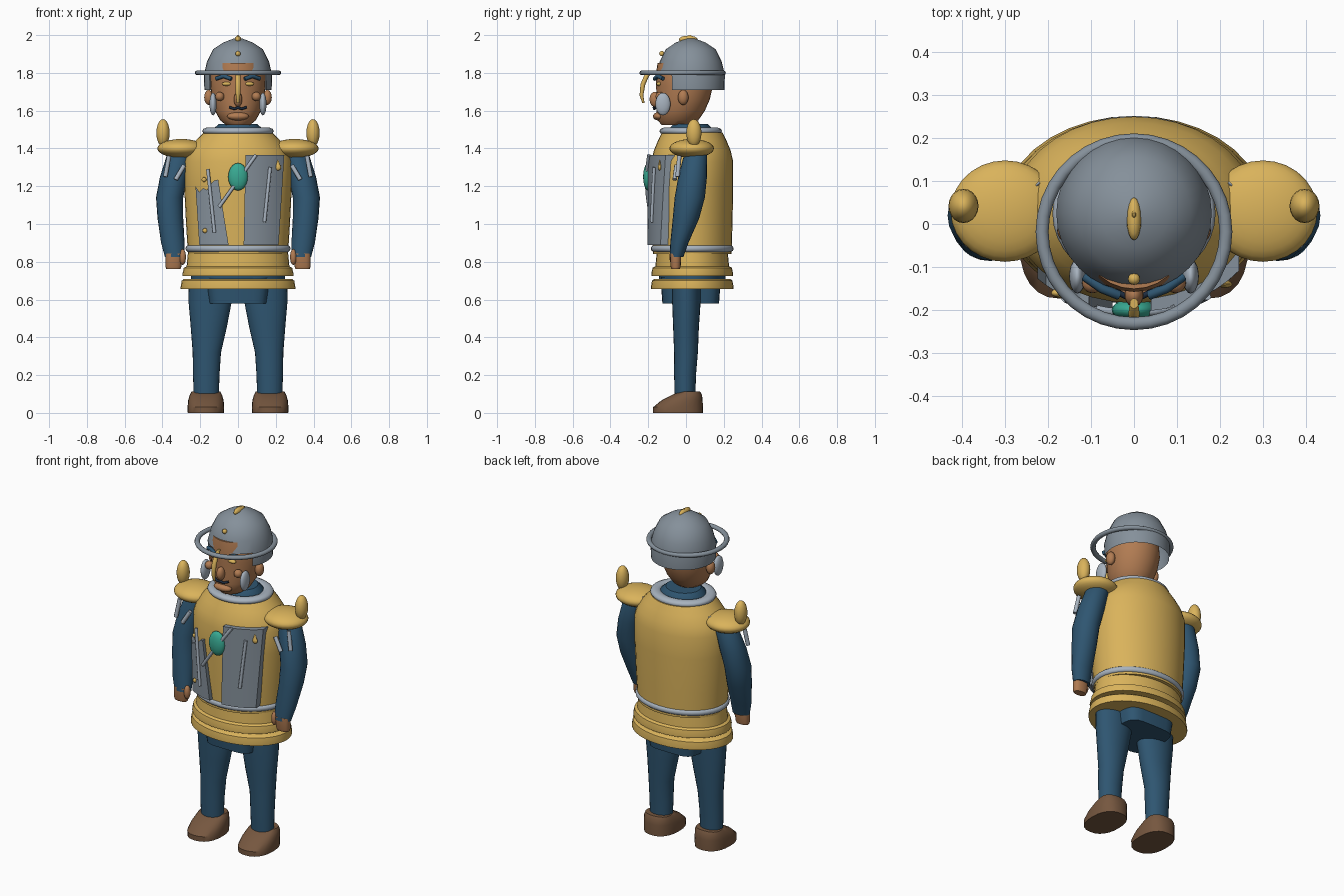
import bpy, bmesh
from math import cos, sin, pi, sqrt, radians
from mathutils import Vector

if "Cube" in bpy.data.objects:
    bpy.data.objects.remove(bpy.data.objects["Cube"])


def material(name, rgb):
    m = bpy.data.materials.new(name)
    m.use_nodes = True
    m.diffuse_color = (*rgb, 1)
    m.node_tree.nodes["Principled BSDF"].inputs["Base Color"].default_value = (*rgb, 1)
    return m


GOLD = material("gold", (.70, .45, .105))
BLUE = material("blue cloth", (.028, .092, .165))
STEEL = material("steel", (.235, .28, .325))
SILVER = material("silver", (.39, .45, .52))
SKIN = material("skin", (.44, .20, .085))
LEATHER = material("brown leather", (.18, .095, .05))
TEAL = material("teal gem", (.04, .40, .29))
DARK = material("dark hair", (.012, .025, .05))


def finish(name, bm, mat, angle=40):
    bmesh.ops.recalc_face_normals(bm, faces=bm.faces[:])
    mesh = bpy.data.meshes.new(name)
    bm.to_mesh(mesh)
    bm.free()
    mesh.materials.append(mat)
    ob = bpy.data.objects.new(name, mesh)
    bpy.context.collection.objects.link(ob)
    bpy.ops.object.select_all(action='DESELECT')
    ob.select_set(True)
    bpy.context.view_layer.objects.active = ob
    bpy.ops.object.shade_smooth_by_angle(angle=radians(angle))
    return ob


def loft(name, sections, mat, sides=28, power=1.0, cap=True, keep=None):
    """Skin rings given as (x, y, z, rx, ry); power below 1 squares them off."""
    bm = bmesh.new()
    rings = []
    for x, y, z, rx, ry in sections:
        ring = []
        for i in range(sides):
            c, s = cos(2 * pi * i / sides), sin(2 * pi * i / sides)
            c = abs(c) ** power * (1 if c > 0 else -1)
            s = abs(s) ** power * (1 if s > 0 else -1)
            ring.append(bm.verts.new((x + rx * c, y + ry * s, z)))
        rings.append(ring)
    for a, b in zip(rings, rings[1:]):
        for i in range(sides):
            j = (i + 1) % sides
            bm.faces.new((a[i], a[j], b[j], b[i]))
    if cap:
        bm.faces.new(rings[0])
    bm.faces.new(rings[-1])
    if keep:
        gone = [f for f in bm.faces if not keep(f.calc_center_median())]
        bmesh.ops.delete(bm, geom=gone, context='FACES')
    return finish(name, bm, mat)


def ellipsoid(name, centre, radii, mat, segs=20):
    bm = bmesh.new()
    bmesh.ops.create_uvsphere(bm, u_segments=segs, v_segments=segs // 2, radius=1)
    for v in bm.verts:
        v.co = Vector(c + r * k for c, r, k in zip(centre, radii, v.co))
    return finish(name, bm, mat, 60)


def hoop(name, centre, rx, ry, tube, height, mat):
    bm = bmesh.new()
    n, m = 36, 10
    grid = [[bm.verts.new((centre[0] + (rx + tube * cos(b)) * cos(a),
                           centre[1] + (ry + tube * cos(b)) * sin(a),
                           centre[2] + height * sin(b)))
             for b in (2 * pi * j / m for j in range(m))]
            for a in (2 * pi * i / n for i in range(n))]
    for i in range(n):
        for j in range(m):
            k, l = (i + 1) % n, (j + 1) % m
            bm.faces.new((grid[i][j], grid[k][j], grid[k][l], grid[i][l]))
    return finish(name, bm, mat, 60)


def rod(name, points, radius, mat):
    curve = bpy.data.curves.new(name, 'CURVE')
    curve.dimensions = '3D'
    curve.bevel_depth, curve.bevel_resolution = radius, 2
    curve.use_fill_caps = True
    line = curve.splines.new('POLY')
    line.points.add(len(points) - 1)
    for p, co in zip(line.points, points):
        p.co = (*co, 1)
    curve.materials.append(mat)
    ob = bpy.data.objects.new(name, curve)
    bpy.context.collection.objects.link(ob)
    return ob


def chest_y(x, offset=0.0):
    return .033 - (.217 + offset) * sqrt(max(0, 1 - (x / (.285 + offset)) ** 2))


def chest_plate(name, bottom, top, z0, tops, mat, thick=.03):
    """Curved plate over the chest; tops gives the height along its upper edge."""
    bm = bmesh.new()
    cols, rows = len(tops) - 1, 6
    layers = []
    for lift in (.02, .02 - thick):
        grid = []
        for i, z1 in enumerate(tops):
            u = i / cols
            column = []
            for j in range(rows + 1):
                t = j / rows
                x = (bottom[0] + (bottom[1] - bottom[0]) * u) * (1 - t) + (top[0] + (top[1] - top[0]) * u) * t
                column.append(bm.verts.new((x, chest_y(x, lift), z0 + (z1 - z0) * t)))
            grid.append(column)
        for i in range(cols):
            for j in range(rows):
                bm.faces.new((grid[i][j], grid[i + 1][j], grid[i + 1][j + 1], grid[i][j + 1]))
        layers.append([c[0] for c in grid] + grid[-1][1:] + [c[-1] for c in grid[-2::-1]] + grid[0][-2:0:-1])
    a, b = layers
    for i in range(len(a)):
        j = (i + 1) % len(a)
        bm.faces.new((a[i], a[j], b[j], b[i]))
    return finish(name, bm, mat, 30)


# Torso armour, belt and skirt bands
CY = .033
loft("torso", [(0, CY, z, rx, ry) for z, rx, ry in (
    (.84, .265, .208), (1.0, .275, .213), (1.2, .285, .217), (1.33, .285, .217),
    (1.39, .265, .203), (1.44, .225, .182), (1.485, .18, .16))], GOLD, 36)
hoop("belt", (0, CY, .87), .262, .203, .016, .018, SILVER)
loft("upper_skirt_band", [(0, CY, z, r, r - .077) for z, r in (
    (.725, .293), (.735, .294), (.768, .287), (.776, .272), (.86, .264))], GOLD, 36)
loft("lower_skirt_band", [(0, CY, z, r, r - .085) for z, r in (
    (.655, .303), (.665, .304), (.70, .298), (.71, .285))], GOLD, 36)
loft("tunic", [(0, CY, .66, .25, .17), (0, CY, .75, .25, .18)], BLUE)
loft("hip_cloth", [(0, .025, .58, .155, .15), (0, .025, .72, .175, .16)], BLUE, power=.45)

# Chest plates, rods, gem and studs
chest_plate("left_chest_plate", (.03, .215), (.04, .245), .89, (1.365,) * 9, STEEL)
chest_plate("right_chest_plate", (-.205, -.05), (-.225, -.105), .89,
            (1.20, 1.17, 1.19, 1.18, 1.21, 1.23, 1.235), STEEL)
for name, (xa, za), (xb, zb) in (("left_chest_rod", (.17, 1.30), (.14, 1.01)),
                                 ("right_chest_rod", (-.16, 1.29), (-.125, .955)),
                                 ("cross_rod", (.095, 1.365), (-.10, 1.09))):
    path = []
    for k in range(6):
        x = xa + (xb - xa) * k / 5
        path.append((x, chest_y(x, .024), za + (zb - za) * k / 5))
    rod(name, path, .0095, SILVER)
ellipsoid("chest_gem", (0, -.20, 1.25), (.052, .027, .073), TEAL)
for i, (x, z, r) in enumerate(((-.18, 1.235, .013), (-.175, .965, .013), (.212, 1.30, .017))):
    ellipsoid(f"chest_stud_{i}", (x, chest_y(x, .022), z), (r, .009, r), GOLD, 12)
loft("stud_tip", [(.212, chest_y(.212, .022), 1.305, .015, .009),
                  (.212, chest_y(.212, .022), 1.338, .002, .002)], GOLD, 10)

# Collar and neck
hoop("collar", (0, .025, 1.492), .158, .134, .032, .019, SILVER)
loft("neck_cloth", [(0, .025, 1.46, .14, .12), (0, .025, 1.505, .13, .115),
                    (0, .025, 1.53, .10, .09)], BLUE)

# Head
loft("head", [(0, y, z, rx, ry) for y, z, rx, ry in (
    (-.05, 1.525, .065, .08), (-.042, 1.55, .095, .108), (-.028, 1.60, .122, .128),
    (-.015, 1.66, .138, .141), (-.008, 1.73, .146, .15), (-.012, 1.80, .144, .146),
    (-.02, 1.852, .125, .131))], SKIN)
ellipsoid("lower_lip", (0, -.145, 1.57), (.058, .03, .022), SKIN)
ellipsoid("nose", (0, -.165, 1.66), (.022, .028, .04), SKIN)
rod("moustache", [(-.045, -.156, 1.618), (-.02, -.168, 1.61), (0, -.17, 1.616),
                  (.02, -.168, 1.61), (.045, -.156, 1.618)], .007, DARK)
for side, s in (("left", 1), ("right", -1)):
    ellipsoid(side + "_ear", (s * .155, -.015, 1.67), (.024, .028, .04), SKIN)
    ellipsoid(side + "_cheek", (s * .097, -.137, 1.675), (.024, .024, .024), SKIN)
    ellipsoid(side + "_cheek_guard", (s * .132, -.122, 1.635), (.019, .04, .06), SILVER)
    ellipsoid(side + "_eye", (s * .06, -.143, 1.742), (.026, .014, .011), GOLD, 14)
    rod(side + "_brow", [(s * .035, -.166, 1.768), (s * .075, -.15, 1.783),
                         (s * .115, -.122, 1.77)], .011, BLUE)

# Helmet, open in front of the face
loft("helmet", [(0, .025, z, r, r) for z, r in (
    (1.71, .178), (1.79, .181), (1.86, .164), (1.925, .132), (1.96, .08), (1.983, .02))],
    STEEL, 32, cap=False, keep=lambda c: c.z > 1.79 or c.y > -.085)
hoop("helmet_brim", (0, -.018, 1.80), .214, .214, .015, .013, STEEL)
ellipsoid("helmet_crest", (0, .012, 1.977), (.017, .05, .02), GOLD, 16)
loft("crest_tip", [(0, .022, 1.98, .013, .025), (0, .022, 2.0, .003, .004)], GOLD, 12)
ellipsoid("helmet_stud", (0, -.128, 1.902), (.014, .014, .014), GOLD, 12)
loft("nose_guard", [(0, y, z, rx, ry) for y, z, rx, ry in (
    (-.225, 1.64, .007, .006), (-.236, 1.68, .012, .010), (-.228, 1.74, .014, .013),
    (-.208, 1.785, .013, .014), (-.185, 1.81, .01, .012))], GOLD, 12)

# Limbs and shoulder armour on both sides
for side, s in (("left", 1), ("right", -1)):
    loft(side + "_arm", [(s * x, y, z, rx, ry) for x, y, z, rx, ry in (
        (.335, -.05, .825, .052, .036), (.345, -.035, .90, .062, .048),
        (.358, .0, 1.03, .068, .07), (.362, .02, 1.14, .072, .08),
        (.34, .035, 1.25, .073, .076), (.31, .05, 1.36, .068, .062),
        (.295, .05, 1.40, .05, .05))], BLUE, 20)
    loft(side + "_hand", [(s * x, -.055, z, rx, ry) for x, z, rx, ry in (
        (.342, .762, .038, .022), (.342, .775, .042, .027), (.338, .845, .046, .03))], SKIN, 16, .8)
    ellipsoid(side + "_thumb", (s * .293, -.068, .825), (.018, .02, .042), SKIN, 14)
    ellipsoid(side + "_pauldron", (s * .30, .03, 1.40), (.127, .118, .05), GOLD, 28)
    ellipsoid(side + "_pauldron_horn", (s * .397, .042, 1.482), (.035, .04, .073), GOLD)
    for i, (a, b) in enumerate((((.365, -.035, 1.36), (.385, -.045, 1.25)),
                                ((.285, -.05, 1.31), (.33, -.06, 1.235)),
                                ((.22, .085, 1.425), (.245, .11, 1.39)))):
        rod(f"{side}_strap_{i}", [(s * p[0], p[1], p[2]) for p in (a, b)], .012, SILVER)
    loft(side + "_leg", [(s * x, y, z, rx, ry) for x, y, z, rx, ry in (
        (.168, -.005, .07, .066, .054), (.168, -.005, .20, .07, .058),
        (.165, .0, .32, .075, .063), (.155, .0, .45, .095, .068),
        (.148, .002, .58, .113, .075), (.146, .003, .70, .117, .076))], BLUE, 24)
    loft(side + "_boot", [(s * .17, y, z, rx, ry) for y, z, rx, ry in (
        (-.042, 0, .096, .132), (-.042, .03, .097, .132), (-.022, .065, .094, .11),
        (.005, .095, .086, .08), (.02, .112, .076, .055))], LEATHER, 24, .85)
